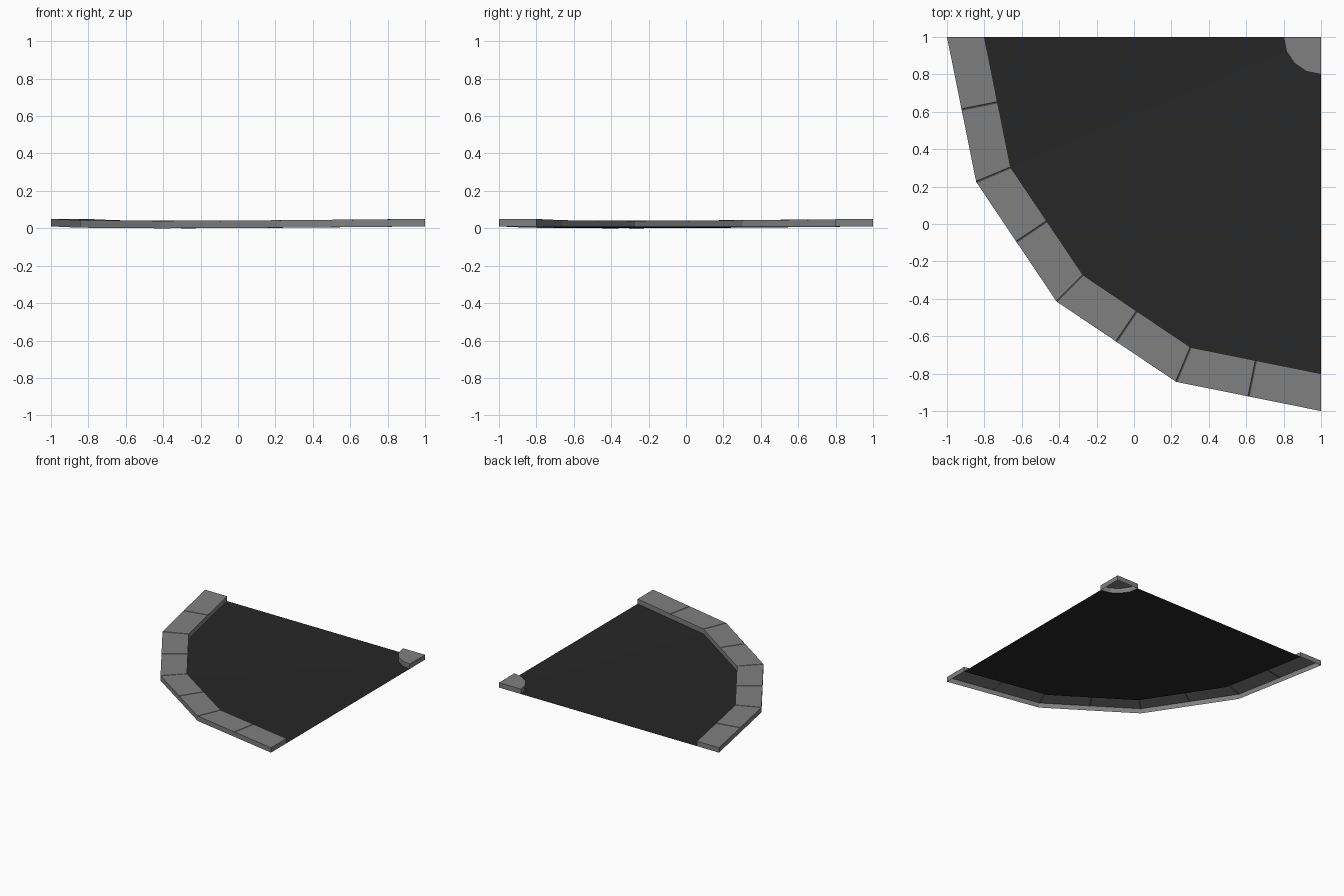
import bpy, bmesh
from math import cos, sin, radians
from mathutils import Vector

if "Cube" in bpy.data.objects:
    bpy.data.objects.remove(bpy.data.objects["Cube"])

ANGLES = [0, 22.8, 45, 67.2, 90]     # corners of the faceted quarter turn
SEG = len(ANGLES) - 1
R_OUT, R_IN, R_ISLAND = 2.0, 1.8, 0.2
KERB_H = 0.04
GREY = (0.214, 0.214, 0.214, 1)
ASPHALT = (0.02, 0.02, 0.02, 1)


def ring(radius, t):
    """Point on the faceted quarter turn around the corner (1, 1), t in 0..SEG."""
    i = min(int(t), SEG - 1)
    a, b = [Vector((1 - radius * cos(radians(d)), 1 - radius * sin(radians(d)), 0))
            for d in ANGLES[i:i + 2]]
    return a.lerp(b, t - i)


def dip(t):
    """The tile sags slightly toward the middle of the bend."""
    heights = [0.01, 0.0033, 0, 0.0033, 0.01]
    i = min(int(t), SEG - 1)
    return heights[i] + (heights[i + 1] - heights[i]) * (t - i)


def finish(bm, name, color):
    mesh = bpy.data.meshes.new(name)
    bm.to_mesh(mesh)
    bm.free()
    obj = bpy.data.objects.new(name, mesh)
    bpy.context.collection.objects.link(obj)
    mat = bpy.data.materials.new(name)
    mat.diffuse_color = color
    mat.use_nodes = True
    mat.node_tree.nodes["Principled BSDF"].inputs["Base Color"].default_value = mat.diffuse_color
    mesh.materials.append(mat)


# Outer pavement: open-bottomed shell with narrow V joints between slabs
half, depth = 0.005, 0.006
stations = [(0, 0)]
for k in range(1, 2 * SEG):
    t = k / 2
    stations += [(t - half, 0), (t, depth), (t + half, 0)]
stations.append((SEG, 0))
bm = bmesh.new()
rows = []
for t, d in stations:
    z = dip(t)
    top = z + KERB_H - d
    o, i = ring(R_OUT, t), ring(R_IN, t)
    rows.append([bm.verts.new((p.x, p.y, h))
                 for p, h in ((o, z), (o, top), (i, top), (i, z))])
for a, b in zip(rows, rows[1:]):
    for j in range(3):
        bm.faces.new((a[j], b[j], b[j + 1], a[j + 1]))
bm.faces.new(rows[0])
bm.faces.new(rows[-1][::-1])
bmesh.ops.recalc_face_normals(bm, faces=bm.faces)
finish(bm, "outer_pavement", GREY)

# Inner corner pavement: open-bottomed quarter disc
bm = bmesh.new()
outline = [Vector((1, 1, 0))] + [ring(R_ISLAND, k) for k in range(SEG + 1)]
low = [bm.verts.new((p.x, p.y, 0.01)) for p in outline]
high = [bm.verts.new((p.x, p.y, 0.01 + KERB_H)) for p in outline]
bm.faces.new(high)
for k in range(len(outline)):
    n = (k + 1) % len(outline)
    bm.faces.new((low[k], low[n], high[n], high[k]))
finish(bm, "corner_pavement", GREY)

# Road surface between the two pavements
bm = bmesh.new()
far = [bm.verts.new((*ring(R_IN, k).xy, dip(k))) for k in range(SEG + 1)]
near = [bm.verts.new((*ring(R_ISLAND, k).xy, 0.01)) for k in range(SEG + 1)]
for k in range(SEG):
    bm.faces.new((far[k], far[k + 1], near[k + 1], near[k]))
finish(bm, "road_surface", ASPHALT)
